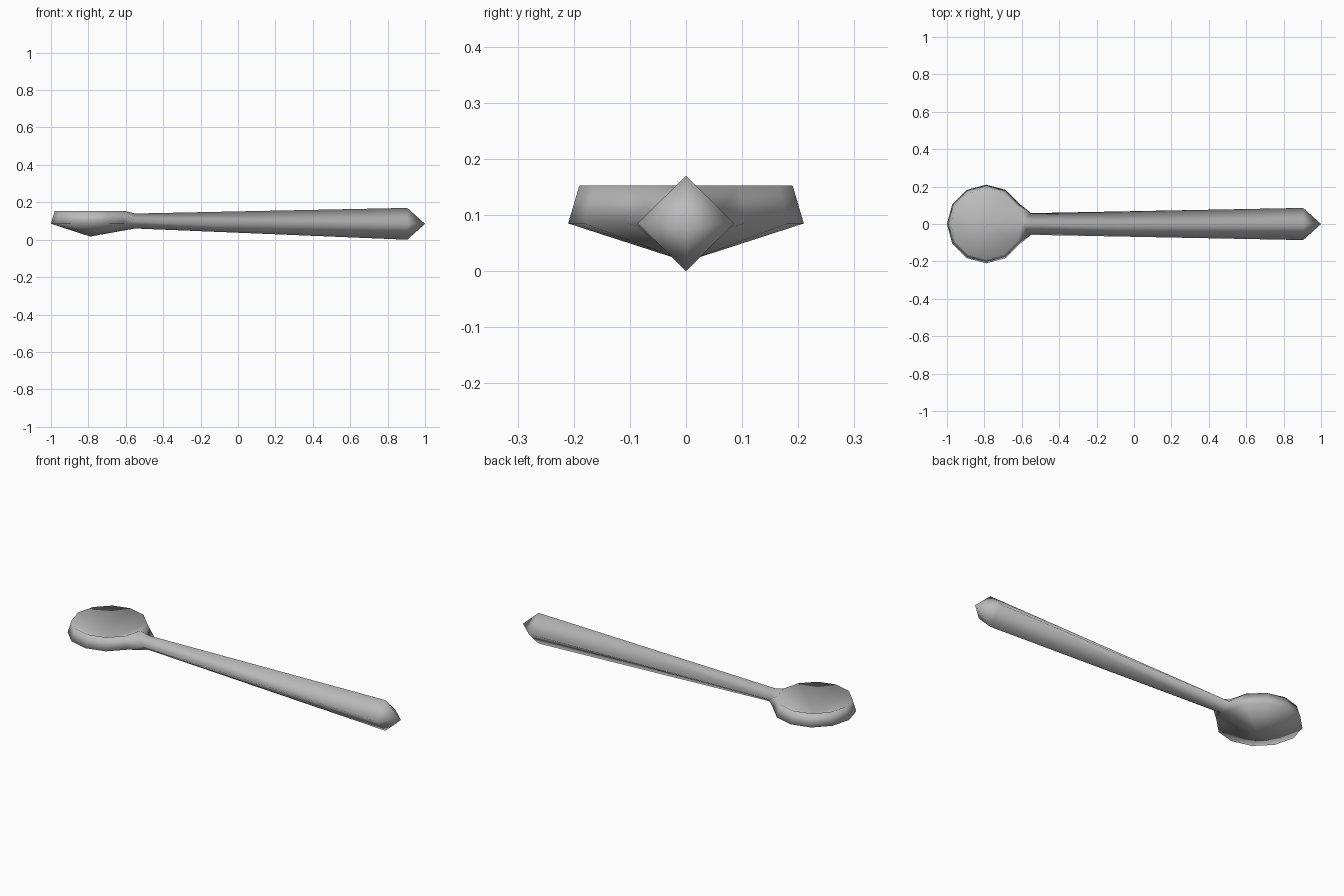
import bpy
import bmesh
from math import cos, sin, tau

cube = bpy.data.objects.get("Cube")
if cube:
    bpy.data.objects.remove(cube, do_unlink=True)

metal = bpy.data.materials.new("grey metal")
metal.use_nodes = True
colour = (0.5, 0.5, 0.5, 1)
metal.diffuse_color = colour
metal.node_tree.nodes["Principled BSDF"].inputs["Base Color"].default_value = colour

SIDES = 12
BOWL_X = -0.79
bm = bmesh.new()


def bowl_ring(radius, z):
    return [bm.verts.new((BOWL_X + radius * cos(tau * i / SIDES),
                          radius * sin(tau * i / SIDES), z)) for i in range(SIDES)]


def diamond(x, z, half_width, half_height):
    # order: left side, top, right side, bottom
    return [bm.verts.new((x, half_width * cos(tau * i / 4),
                          z + half_height * sin(tau * i / 4))) for i in range(4)]


# bowl: pointed underside, widest ring, rim and hollow inside
rim = bowl_ring(0.19, 0.153)
belly = bowl_ring(0.21, 0.085)
base = bm.verts.new((BOWL_X, 0, 0.017))
hollow = bm.verts.new((BOWL_X, 0, 0.06))
for i in range(SIDES):
    j = (i + 1) % SIDES
    bm.faces.new((rim[i], rim[j], hollow))
    if 0 < i < SIDES - 1:  # the two front segments open into the neck
        bm.faces.new((belly[i], belly[j], rim[j], rim[i]))
        bm.faces.new((belly[j], belly[i], base))
bm.verts.remove(belly[0])

# handle: tapered diamond section with a pointed end
neck = diamond(-0.55, 0.1, 0.058, 0.04)
end = diamond(0.905, 0.085, 0.086, 0.085)
tip = bm.verts.new((1, 0, 0.085))
for i in range(4):
    j = (i + 1) % 4
    bm.faces.new((neck[i], neck[j], end[j], end[i]))
    bm.faces.new((end[i], end[j], tip))

# neck: blends the handle into both sides of the bowl
for k, side in ((1, neck[0]), (SIDES - 1, neck[2])):
    bm.faces.new((rim[k], belly[k], side))
    bm.faces.new((rim[0], rim[k], side, neck[1]))
    bm.faces.new((belly[k], base, neck[3], side))

bmesh.ops.recalc_face_normals(bm, faces=bm.faces)
for face in bm.faces:
    face.smooth = True
mesh = bpy.data.meshes.new("spoon")
bm.to_mesh(mesh)
bm.free()
mesh.materials.append(metal)
spoon = bpy.data.objects.new("spoon", mesh)
bpy.context.collection.objects.link(spoon)
